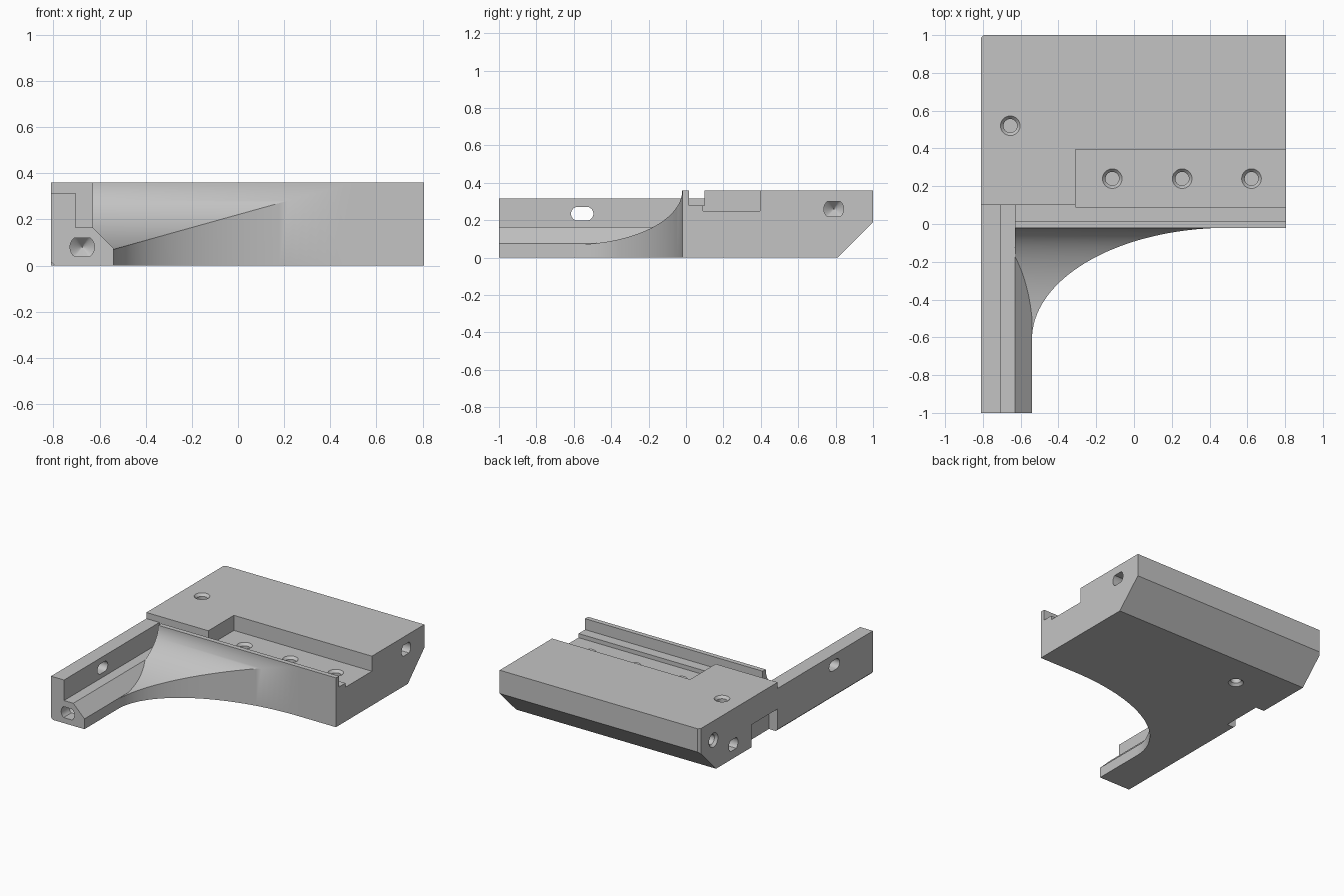
import bpy, bmesh, math
from mathutils import Vector

cube = bpy.data.objects.get("Cube")
if cube:
    bpy.data.objects.remove(cube, do_unlink=True)

grey = bpy.data.materials.new("plain_grey")
grey.use_nodes = True
grey.diffuse_color = (0.55, 0.55, 0.55, 1)
grey.node_tree.nodes["Principled BSDF"].inputs["Base Color"].default_value = grey.diffuse_color

LEFT, RIGHT, WALL, BACK, TOP = -0.81, 0.805, -0.63, 1.0, 0.36


def finish(bm, name):
    bmesh.ops.recalc_face_normals(bm, faces=bm.faces)
    mesh = bpy.data.meshes.new(name)
    bm.to_mesh(mesh)
    bm.free()
    obj = bpy.data.objects.new(name, mesh)
    bpy.context.collection.objects.link(obj)
    mesh.materials.append(grey)
    return obj


def loft(bm, rings):
    """Skin equal-length rings of points and cap both ends."""
    rows = [[bm.verts.new(p) for p in ring] for ring in rings]
    n = len(rows[0])
    for a, b in zip(rows, rows[1:]):
        for i in range(n):
            j = (i + 1) % n
            bm.faces.new((a[i], a[j], b[j], b[i]))
    bm.faces.new(rows[0])
    bm.faces.new(rows[-1])


def box(name, x0, x1, y0, y1, z0, z1):
    bm = bmesh.new()
    loft(bm, [[(x, y0, z0), (x, y1, z0), (x, y1, z1), (x, y0, z1)] for x in (x0, x1)])
    return finish(bm, name)


def drill(name, start, axis, steps, flat=1.0, stretch=0.0):
    """Turned cutter; steps are (depth, radius), flat clips it, stretch makes a slot."""
    d, o = Vector(axis), Vector(start)
    u = Vector((1, 0, 0)) if abs(d.x) < 0.5 else Vector((0, 1, 0))
    v = d.cross(u)
    rings = []
    for depth, r in steps:
        ring = []
        for i in range(32):
            t = math.tau * (i + 0.5) / 32
            a, b = r * math.cos(t), r * math.sin(t)
            a += math.copysign(stretch, a)
            b = max(-flat, min(flat, b))
            ring.append(o + d * depth + u * a + v * b)
        rings.append(ring)
    bm = bmesh.new()
    loft(bm, rings)
    return finish(bm, name)


def cut(obj, cutters):
    bpy.context.view_layer.objects.active = obj
    for c in cutters:
        c.hide_render = True
        mod = obj.modifiers.new("cut", "BOOLEAN")
        mod.operation, mod.solver, mod.object = "DIFFERENCE", "EXACT", c
        bpy.ops.object.modifier_apply(modifier=mod.name)
        bpy.data.objects.remove(c, do_unlink=True)


def smooth(obj):
    bpy.ops.object.select_all(action="DESELECT")
    obj.select_set(True)
    bpy.context.view_layer.objects.active = obj
    bpy.ops.object.shade_smooth_by_angle(angle=math.radians(30))


COUNTERSUNK = [(-0.02, 0.052), (0.0, 0.052), (0.018, 0.036), (0.15, 0.036)]
DRILLED = [(-0.02, 0.053), (0.09, 0.053), (0.13, 0.002)]

# Main block: side profile with front lip, groove and sloped rear underside
profile = [(-0.02, 0), (0.81, 0), (BACK, 0.19), (BACK, TOP), (0.1, TOP),
           (0.1, 0.28), (0.015, 0.28), (0.015, TOP), (-0.02, TOP)]
bm = bmesh.new()
loft(bm, [[(x, y, z) for y, z in profile] for x in (LEFT, RIGHT)])
corner = [e for e in bm.edges if all(abs(v.co.x - LEFT) < 1e-4 and v.co.y > 0.99 for v in e.verts)]
bmesh.ops.bevel(bm, geom=corner, offset=0.015, segments=1, affect="EDGES")
block = finish(bm, "main_block")

cutters = [
    box("rail_corner", -1, WALL, -0.2, 0.1, -0.2, 0.6),
    box("plate_pocket", -0.31, 1, 0.09, 0.395, 0.25, 0.6),
    box("side_notch", -1, -0.74, 0.0, 0.4, -0.2, 0.165),
    drill("top_hole", (-0.655, 0.52, TOP), (0, 0, -1), COUNTERSUNK),
    drill("bottom_hole", (-0.42, 0.57, 0), (0, 0, 1), COUNTERSUNK),
    drill("side_hole", (LEFT, 0.84, 0.22), (1, 0, 0), COUNTERSUNK),
    drill("left_flat_hole", (LEFT, 0.61, 0.10), (1, 0, 0), DRILLED, 0.04),
    drill("right_flat_hole", (RIGHT, 0.79, 0.26), (-1, 0, 0), DRILLED, 0.04),
]
cutters += [drill("pocket_hole", (x, 0.24, 0.25), (0, 0, -1), COUNTERSUNK)
            for x in (-0.115, 0.255, 0.622)]
cut(block, cutters)
smooth(block)

# Side rail: stepped section with a sloped inner shoulder
section = [(LEFT + 0.015, 0), (-0.54, 0), (-0.54, 0.075), (WALL, 0.165),
           (-0.705, 0.165), (-0.705, 0.315), (LEFT, 0.315), (LEFT, 0.015)]
bm = bmesh.new()
loft(bm, [[(x, y, z) for x, z in section] for y in (-1, 0.1)])
rail = finish(bm, "side_rail")
cut(rail, [
    drill("rail_slot", (LEFT, -0.555, 0.235), (1, 0, 0),
          [(-0.05, 0.037), (0.2, 0.037)], stretch=0.023),
    drill("rail_end_hole", (-0.675, -1, 0.08), (0, 1, 0), DRILLED, 0.04),
])
smooth(rail)

# Curved web: elliptical in plan and in its hollow top
rings = []
STEPS = 40
for i in range(STEPS + 1):
    t = math.pi / 2 * i / STEPS
    x, y = 0.5 - 1.04 * math.cos(t), -0.61 + 0.59 * math.sin(t)
    z = TOP - 0.29 * math.cos(t)
    rings.append([(WALL, y, 0), (x, y, 0), (x, y, z), (WALL, y, z)])
bm = bmesh.new()
loft(bm, rings)
smooth(finish(bm, "curved_web"))
